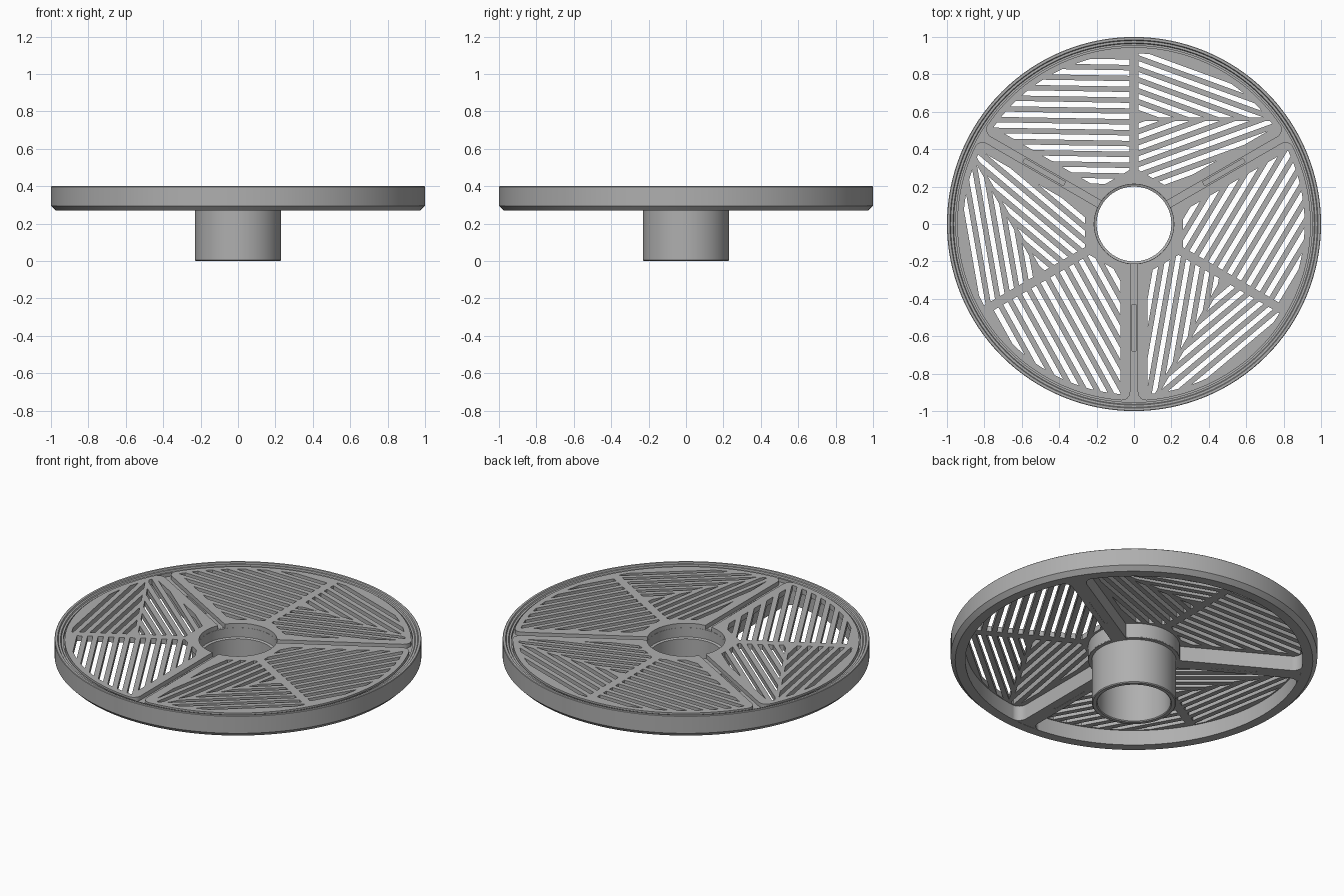
import bpy, bmesh, math
from mathutils import Vector, Matrix

cube = bpy.data.objects.get("Cube")
if cube:
    bpy.data.objects.remove(cube, do_unlink=True)

grey = bpy.data.materials.new("plain grey")
grey.use_nodes = True
GREY = (0.43, 0.43, 0.43, 1)
grey.diffuse_color = GREY
bsdf = next(n for n in grey.node_tree.nodes if n.type == 'BSDF_PRINCIPLED')
bsdf.inputs["Base Color"].default_value = GREY
bsdf.inputs["Roughness"].default_value = 0.6


def add_object(name, mesh, turn=0.0):
    mesh.materials.clear()
    mesh.materials.append(grey)
    ob = bpy.data.objects.new(name, mesh)
    ob.rotation_euler.z = turn
    bpy.context.collection.objects.link(ob)
    bpy.ops.object.select_all(action='DESELECT')
    ob.select_set(True)
    bpy.context.view_layer.objects.active = ob
    bpy.ops.object.shade_smooth_by_angle(angle=math.radians(30))
    return ob


def lathe(name, profile, steps=128):
    """Spin a closed (radius, height) profile around z."""
    bm = bmesh.new()
    vs = [bm.verts.new((r, 0, z)) for r, z in profile]
    es = [bm.edges.new((vs[i - 1], vs[i])) for i in range(len(vs))]
    bmesh.ops.spin(bm, geom=vs + es, cent=(0, 0, 0), axis=(0, 0, 1),
                   angle=math.tau, steps=steps)
    bmesh.ops.remove_doubles(bm, verts=bm.verts, dist=1e-5)
    bmesh.ops.recalc_face_normals(bm, faces=bm.faces)
    me = bpy.data.meshes.new(name)
    bm.to_mesh(me)
    bm.free()
    return add_object(name, me)


def cut_sheet(name, loops, z0, z1):
    """Mesh of a flat sheet: first loop is the outline, the others are holes."""
    cu = bpy.data.curves.new(name + "_outline", 'CURVE')
    cu.dimensions, cu.fill_mode = '2D', 'BOTH'
    cu.extrude = (z1 - z0) / 2
    for pts in loops:
        sp = cu.splines.new('POLY')
        sp.points.add(len(pts) - 1)
        sp.use_cyclic_u = True
        for p, q in zip(sp.points, pts):
            p.co = (q[0], q[1], 0, 1)
    tmp = bpy.data.objects.new(name + "_outline", cu)
    bpy.context.collection.objects.link(tmp)
    dg = bpy.context.evaluated_depsgraph_get()
    me = bpy.data.meshes.new_from_object(tmp.evaluated_get(dg))
    bpy.data.objects.remove(tmp, do_unlink=True)
    me.name = name
    me.transform(Matrix.Translation((0, 0, (z0 + z1) / 2)))
    bm = bmesh.new()
    bm.from_mesh(me)
    bmesh.ops.remove_doubles(bm, verts=bm.verts, dist=1e-5)
    bmesh.ops.recalc_face_normals(bm, faces=bm.faces)
    bm.to_mesh(me)
    bm.free()
    return me


def arc(r, a0, a1, n, c=(0, 0)):
    return [Vector((c[0] + r * math.cos(a0 + (a1 - a0) * i / n),
                    c[1] + r * math.sin(a0 + (a1 - a0) * i / n))) for i in range(n + 1)]


def turned(pts, a):
    m = Matrix.Rotation(a, 2)
    return [m @ Vector(p) for p in pts]


def sector(w, r1, r2, f):
    """Third of a ring between two spokes, centred on +y, outer corners rounded."""
    along = math.sqrt((r2 - f) ** 2 - (w + f) ** 2)
    tip = math.atan2(w + f, along)
    third = math.radians(60)
    half = arc(r1, third, math.asin(w / r1), 12)
    half += arc(f, -math.pi / 2, tip, 6, (along, w + f))
    half += arc(r2, tip, third, 28)[1:]
    half = turned(half, math.radians(30))
    return half + [Vector((-p.x, p.y)) for p in reversed(half[1:-1])]


def clip(poly, n, d):
    """Keep the part of a polygon where p.n <= d."""
    out = []
    for i, q in enumerate(poly):
        p = poly[i - 1]
        a, b = p.dot(n) - d, q.dot(n) - d
        if (a <= 0) != (b <= 0):
            out.append(p.lerp(q, a / (a - b)))
        if b <= 0:
            out.append(q)
    return out


def area(poly):
    return abs(sum(poly[i - 1].cross(poly[i]) for i in range(len(poly)))) / 2


def slots(side, angle, pitch, width, limits):
    """Parallel slots filling one half of a panel; side is +1 (right) or -1."""
    c30, s30 = math.cos(math.radians(30)), 0.5
    planes = [(Vector((-side, 0)), -0.024),               # middle rib
              (Vector((side * s30, -c30)), -0.072),       # spoke border
              (Vector((-side * s30, -c30)), -0.262)]      # hub border
    planes += [(Vector((side * math.cos(t), math.sin(t))), 0.912)
               for t in (math.radians(28 + 2 * i) for i in range(33))]
    planes += limits
    found = []
    for i in range(-30, 31):
        y = i * pitch
        strip = [Vector(p) for p in ((-2, y), (2, y), (2, y + width), (-2, y + width))]
        strip = [p + Vector((0, 0.56)) for p in turned(strip, angle)]
        for n, d in planes:
            strip = clip(strip, n, d)
            if len(strip) < 3:
                break
        else:
            clean = [p for j, p in enumerate(strip) if (p - strip[j - 1]).length > 1e-4]
            if len(clean) > 2 and area(clean) > 0.0006:
                found.append(clean)
    return found


THIRD = math.tau / 3

# Outer rim with chamfered foot and stepped top
lathe("outer_rim", [(0.92, 0.27), (0.975, 0.27), (1.0, 0.295), (1.0, 0.397), (0.997, 0.4),
                    (0.984, 0.4), (0.98, 0.393), (0.968, 0.393), (0.964, 0.386),
                    (0.953, 0.386), (0.953, 0.365), (0.92, 0.365)])

# Hub tube with wider collar
lathe("hub_tube", [(0.2, 0.005), (0.205, 0), (0.225, 0), (0.23, 0.005), (0.23, 0.27),
                   (0.25, 0.275), (0.25, 0.366), (0.212, 0.366), (0.212, 0.31), (0.2, 0.305)],
      96)

# Spoke frame: ring with three deep pockets and a narrow slot along each spoke
loops = [arc(0.94, 0, math.tau, 128)[:-1], arc(0.225, 0, math.tau, 96)[:-1]]
pocket = sector(0.042, 0.249, 0.921, 0.05)
spoke_slot = [(0.43, -0.012), (0.68, -0.012), (0.68, 0.012), (0.43, 0.012)]
for k in range(3):
    loops += [turned(pocket, k * THIRD), turned(spoke_slot, math.radians(30) + k * THIRD)]
add_object("spoke_frame", cut_sheet("spoke_frame", loops, 0.271, 0.367))

# Slotted panel: plain slats on one half, herringbone slats on the other
tilt = math.radians(20)
panel_loops = [sector(0.02, 0.213, 0.945, 0.045)]
panel_loops += slots(-1, math.radians(-1), 0.058, 0.029, [])
panel_loops += slots(1, -tilt, 0.055, 0.026, [(Vector((0, -1)), -0.57)])
panel_loops += slots(1, tilt, 0.055, 0.026, [(Vector((0, 1)), 0.55)])
panel = cut_sheet("slotted_panel", panel_loops, 0.36, 0.392)
floor = cut_sheet("slot_floor", [[(0.42, -0.02), (0.69, -0.02), (0.69, 0.02), (0.42, 0.02)]],
                  0.272, 0.30)
for k, label in enumerate(("back", "left_hand", "right_hand")):
    add_object("slotted_panel_" + label, panel, k * THIRD)
    add_object("slot_floor_" + label, floor, math.radians(30) + k * THIRD)
